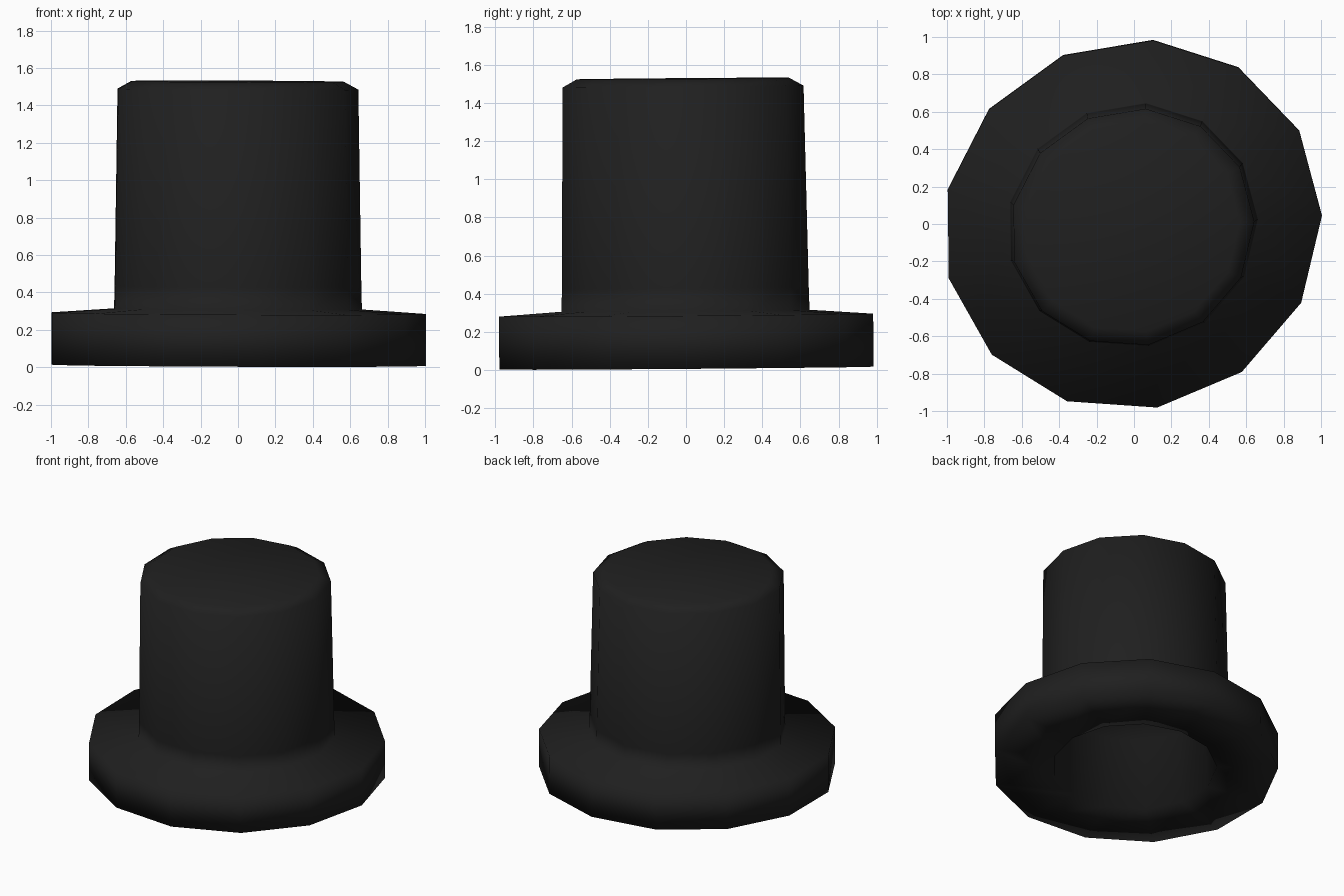
import bpy, bmesh
from math import sin, cos, pi

if "Cube" in bpy.data.objects:
    bpy.data.objects.remove(bpy.data.objects["Cube"])

SIDES = 13
PHASE = 0.05

# Hat profile (radius, height): cavity ceiling, opening, brim, crown, top bevel
PROFILE = [(0.555, 0.54), (0.58, 0.01), (1.013, -0.001), (1.013, 0.277),
           (0.671, 0.30), (0.668, 0.42), (0.652, 1.475), (0.575, 1.517)]


def place(r, z, a):
    """Ring point with the slight oval, skew and tilt of the hat."""
    y = r * 0.977 * sin(a)
    x = r * cos(a) + 0.04 * y - 0.009
    return (x, y - 0.011 * z - 0.003, z + 0.011 - 0.004 * x + 0.008 * y)


bm = bmesh.new()
rings = [[bm.verts.new(place(r, z, PHASE + 2 * pi * i / SIDES))
          for i in range(SIDES)] for r, z in PROFILE]

# Walls between neighbouring rings
for low, high in zip(rings, rings[1:]):
    for i in range(SIDES):
        j = (i + 1) % SIDES
        bm.faces.new((low[i], low[j], high[j], high[i]))

# Crown top and cavity ceiling
bm.faces.new(rings[-1])
bm.faces.new(list(reversed(rings[0])))
bmesh.ops.recalc_face_normals(bm, faces=bm.faces[:])
for f in bm.faces:
    f.smooth = True

mesh = bpy.data.meshes.new("top_hat")
bm.to_mesh(mesh)
bm.free()
hat = bpy.data.objects.new("top_hat", mesh)
bpy.context.collection.objects.link(hat)

# Black felt
felt = bpy.data.materials.new("black_felt")
felt.diffuse_color = (0.014, 0.014, 0.014, 1)
felt.use_nodes = True
felt.node_tree.nodes["Principled BSDF"].inputs["Base Color"].default_value = felt.diffuse_color
mesh.materials.append(felt)
